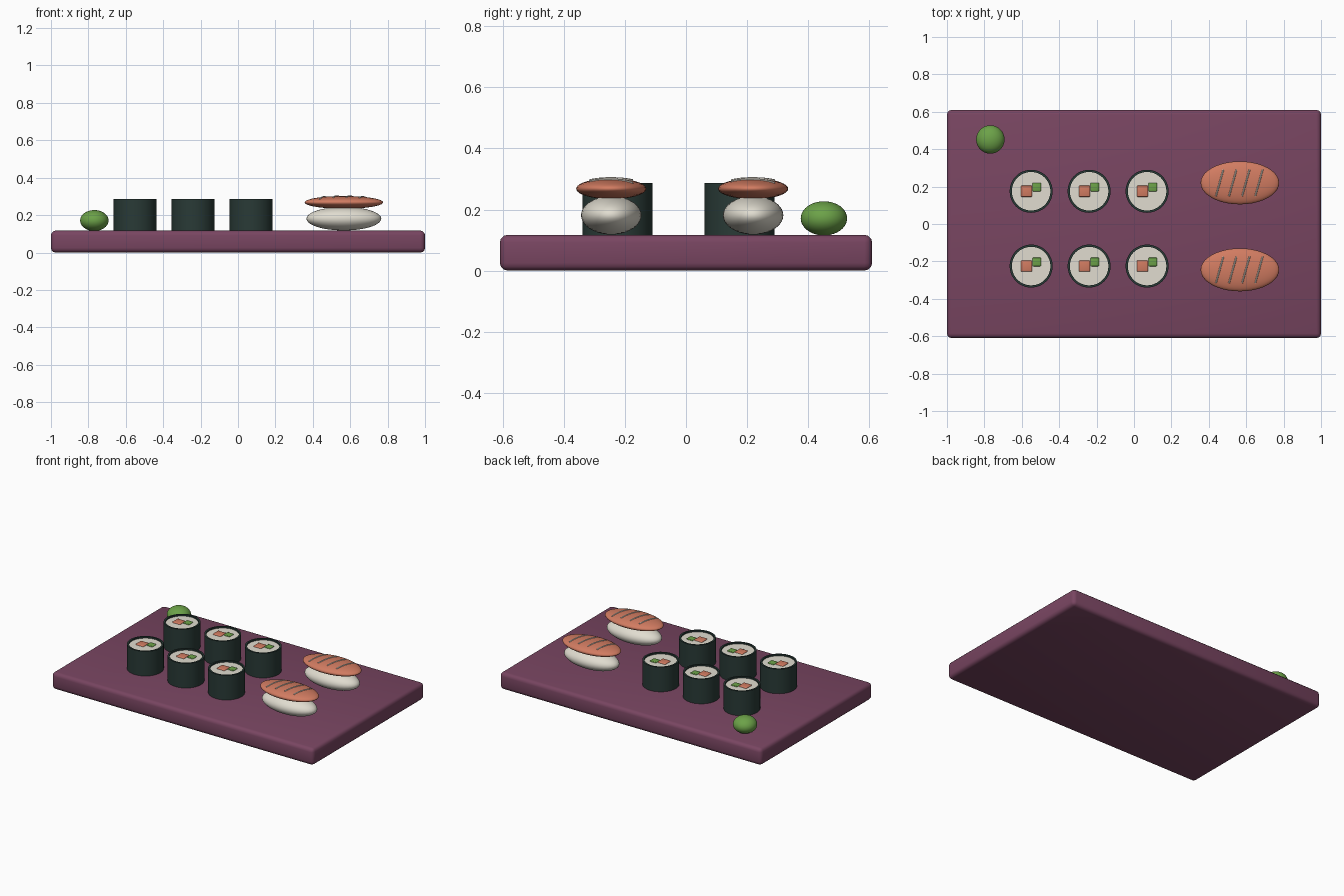
import bpy, bmesh, math
from mathutils import Matrix, Vector

if "Cube" in bpy.data.objects:
    bpy.data.objects.remove(bpy.data.objects["Cube"])


def mat(name, r, g, b):
    m = bpy.data.materials.new(name)
    m.diffuse_color = (r, g, b, 1)
    m.use_nodes = True
    m.node_tree.nodes["Principled BSDF"].inputs["Base Color"].default_value = m.diffuse_color
    return m


PLUM = mat("plum_board", 0.19, 0.06, 0.12)
NORI = mat("dark_seaweed", 0.022, 0.042, 0.037)
RICE = mat("rice_white", 0.75, 0.72, 0.63)
SALMON = mat("salmon_orange", 0.64, 0.20, 0.12)
GREEN = mat("wasabi_green", 0.15, 0.36, 0.065)
STRIPE = mat("pale_stripe", 0.72, 0.66, 0.58)


def finish(bm, name, material, loc, angle=35):
    me = bpy.data.meshes.new(name)
    bmesh.ops.recalc_face_normals(bm, faces=bm.faces)
    bm.to_mesh(me)
    bm.free()
    me.materials.append(material)
    ob = bpy.data.objects.new(name, me)
    ob.location = loc
    bpy.context.collection.objects.link(ob)
    bpy.ops.object.select_all(action='DESELECT')
    ob.select_set(True)
    bpy.context.view_layer.objects.active = ob
    bpy.ops.object.shade_smooth_by_angle(angle=math.radians(angle))
    return ob


def box(name, material, loc, size, bevel):
    bm = bmesh.new()
    bmesh.ops.create_cube(bm, size=1, matrix=Matrix.Diagonal((*size, 1)))
    bmesh.ops.bevel(bm, geom=bm.edges[:], offset=bevel, segments=3,
                    profile=0.5, affect='EDGES')
    return finish(bm, name, material, loc)


def ellipsoid(name, material, loc, radii):
    bm = bmesh.new()
    bmesh.ops.create_uvsphere(bm, u_segments=40, v_segments=20, radius=1,
                              matrix=Matrix.Diagonal((*radii, 1)))
    return finish(bm, name, material, loc, 60)


def lathe(name, material, loc, profile, steps=48):
    # spin an (r, z) profile around z
    bm = bmesh.new()
    vs = [bm.verts.new((r, 0, z)) for r, z in profile]
    es = [bm.edges.new(p) for p in zip(vs, vs[1:])]
    bmesh.ops.spin(bm, geom=vs + es, cent=(0, 0, 0), axis=(0, 0, 1),
                   angle=math.tau, steps=steps)
    bmesh.ops.remove_doubles(bm, verts=bm.verts[:], dist=1e-5)
    return finish(bm, name, material, loc)


TOP = 0.117

# serving board
box("board", PLUM, (0, 0, TOP / 2), (2.0, 1.22, TOP), 0.025)

# six rolls: seaweed wrap, recessed rice and two fillings
for y in (0.175, -0.225):
    for x in (-0.55, -0.24, 0.07):
        lathe("roll_seaweed", NORI, (x, y, 0),
              [(0, TOP), (0.115, TOP), (0.115, 0.287), (0.103, 0.287), (0.103, 0.262), (0, 0.262)])
        lathe("roll_rice", RICE, (x, y, 0),
              [(0, 0.255), (0.104, 0.255), (0.104, 0.277), (0, 0.277)])
        box("roll_salmon", SALMON, (x - 0.025, y, 0.268), (0.06, 0.06, 0.032), 0.006)
        box("roll_avocado", GREEN, (x + 0.03, y + 0.022, 0.268), (0.046, 0.046, 0.032), 0.005)


def stripe(loc, radii, x0):
    # thin slanted tube that follows the curve of the fish slice
    n, sides, r = 12, 8, 0.0045
    a, b, c = radii
    slant = Vector((0.04, 0.14, 0)).normalized()
    side = Vector((slant.y, -slant.x, 0))
    bm = bmesh.new()
    rings = []
    for i in range(n + 1):
        t = i / n - 0.5
        px, py = x0 + 0.04 * t, 0.142 * t
        p = Vector((px, py, c * math.sqrt(1 - (px / a) ** 2 - (py / b) ** 2)))
        rings.append([bm.verts.new(p + side * r * math.cos(k * math.tau / sides)
                                   + Vector((0, 0, r * math.sin(k * math.tau / sides))))
                      for k in range(sides)])
    for p, q in zip(rings, rings[1:]):
        for k in range(sides):
            j = (k + 1) % sides
            bm.faces.new((p[k], p[j], q[j], q[k]))
    bm.faces.new(rings[0])
    bm.faces.new(rings[-1])
    finish(bm, "salmon_stripe", STRIPE, loc)


# two pieces of fish on rice
FISH = (0.21, 0.115, 0.034)
for y in (0.22, -0.245):
    ellipsoid("nigiri_rice", RICE, (0.566, y, 0.181), (0.2, 0.099, 0.063))
    top = (0.566, y, 0.268)
    ellipsoid("nigiri_salmon", SALMON, top, FISH)
    for x0 in (-0.108, -0.038, 0.032, 0.102):
        stripe(top, FISH, x0)

# wasabi ball
ellipsoid("wasabi", GREEN, (-0.768, 0.452, 0.171), (0.076, 0.076, 0.056))
